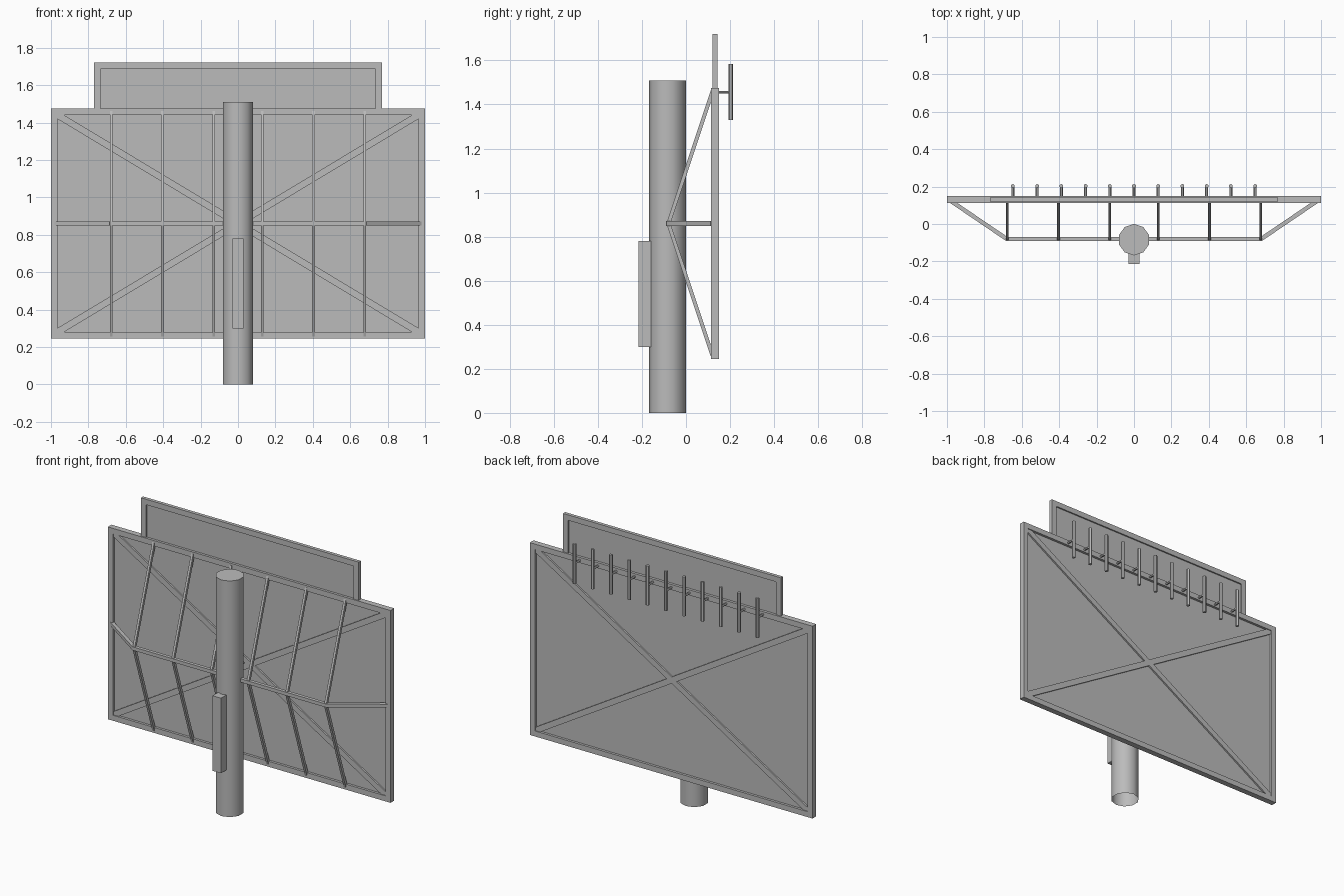
import bpy
import math
from mathutils import Vector

cube = bpy.data.objects.get("Cube")
if cube:
    bpy.data.objects.remove(cube, do_unlink=True)

grey = bpy.data.materials.new("plain grey")
grey.use_nodes = True
GREY = (0.5, 0.5, 0.5, 1)
grey.diffuse_color = GREY
grey.node_tree.nodes["Principled BSDF"].inputs["Base Color"].default_value = GREY


def make(name, verts, faces):
    mesh = bpy.data.meshes.new(name)
    mesh.from_pydata(verts, [], faces)
    mesh.materials.append(grey)
    obj = bpy.data.objects.new(name, mesh)
    bpy.context.collection.objects.link(obj)
    return obj


def beam(name, a, b, w, d, sides=4, up=(0, 0, 1), caps=(True, True)):
    """Prism from a to b; w and d are the full sizes across its section."""
    a, b = Vector(a), Vector(b)
    axis = (b - a).normalized()
    u = axis.cross(Vector(up)).normalized()
    v = u.cross(axis)
    ring = []
    for i in range(sides):
        t = math.tau * (i + 0.5) / sides if sides == 4 else math.tau * i / sides
        k = math.sqrt(0.5) if sides == 4 else 0.5
        ring.append(u * math.cos(t) * w * k + v * math.sin(t) * d * k)
    verts = [a + r for r in ring] + [b + r for r in ring]
    n = sides
    faces = [(i, (i + 1) % n, n + (i + 1) % n, n + i) for i in range(n)]
    if caps[0]:
        faces.append(tuple(reversed(range(n))))
    if caps[1]:
        faces.append(tuple(range(n, 2 * n)))
    # flip so normals point outward along the chosen frame
    if u.cross(v).dot(axis) < 0:
        faces = [tuple(reversed(f)) for f in faces]
    return make(name, verts, faces)


def box(name, x0, x1, y0, y1, z0, z1):
    y, z = (y0 + y1) / 2, (z0 + z1) / 2
    return beam(name, (x0, y, z), (x1, y, z), y1 - y0, z1 - z0)


def frame(name, x, z0, z1, y0, y1, rim):
    """Rectangular picture-frame ring."""
    verts = []
    for y in (y0, y1):
        for r in (0, rim):
            verts += [(-x + r, y, z0 + r), (x - r, y, z0 + r),
                      (x - r, y, z1 - r), (-x + r, y, z1 - r)]
    faces = []
    for i in range(4):
        j = (i + 1) % 4
        faces += [(i, j, 4 + j, 4 + i), (8 + j, 8 + i, 12 + i, 12 + j),
                  (j, i, 8 + i, 8 + j), (4 + i, 4 + j, 12 + j, 12 + i)]
    return make(name, verts, faces)


# Pole, hollow at the foot, with its control box
pole = beam("pole", (0, -0.084, 0), (0, -0.084, 1.51), 0.168, 0.168,
            sides=10, up=(1, 0, 0), caps=(False, True))
box("control_box", -0.03, 0.03, -0.215, -0.155, 0.3, 0.78)

# Main reflector: rim, sheet and diagonal braces
Z0, Z1, MID = 0.245, 1.475, 0.86
frame("main_rim", 1.0, Z0, Z1, 0.113, 0.15, 0.035)
box("main_sheet", -0.97, 0.97, 0.129, 0.134, Z0 + 0.03, Z1 - 0.03)
for side, s in (("rising", 1), ("falling", -1)):
    beam("brace_" + side, (-0.97, 0.1315, MID - s * 0.583),
         (0.97, 0.1315, MID + s * 0.583), 0.036, 0.026, up=(0, 1, 0))

# Upper reflector
frame("upper_rim", 0.77, 1.44, 1.72, 0.12, 0.142, 0.035)
box("upper_sheet", -0.74, 0.74, 0.129, 0.133, 1.45, 1.69)

# Support truss
HUB = -0.08
box("truss_bar", -0.685, 0.685, HUB - 0.011, HUB + 0.011, MID - 0.011, MID + 0.011)
for side, s in (("left", 1), ("right", -1)):
    beam("truss_end_" + side, (s * 0.68, HUB, MID), (s * 0.975, 0.12, MID), 0.022, 0.022)
    for i, x in enumerate((0.13, 0.403, 0.678)):
        for level, z in (("upper", 1.46), ("lower", 0.26)):
            beam(f"strut_{level}_{side}_{i + 1}", (s * x, HUB, MID),
                 (s * x, 0.12, z), 0.015, 0.017, up=(0, 1, 0))

# Row of dipoles behind the top rail
for i in range(11):
    x = (i - 5) * 0.1295
    beam(f"dipole_{i + 1}", (x, 0.203, 1.33), (x, 0.203, 1.583),
         0.022, 0.022, sides=6, up=(1, 0, 0))
    beam(f"dipole_stem_{i + 1}", (x, 0.145, 1.456), (x, 0.203, 1.456),
         0.016, 0.014, sides=6)

# Smooth pole wall with a sharp top
bpy.ops.object.select_all(action='DESELECT')
pole.select_set(True)
bpy.context.view_layer.objects.active = pole
bpy.ops.object.shade_smooth_by_angle(angle=math.radians(45))
